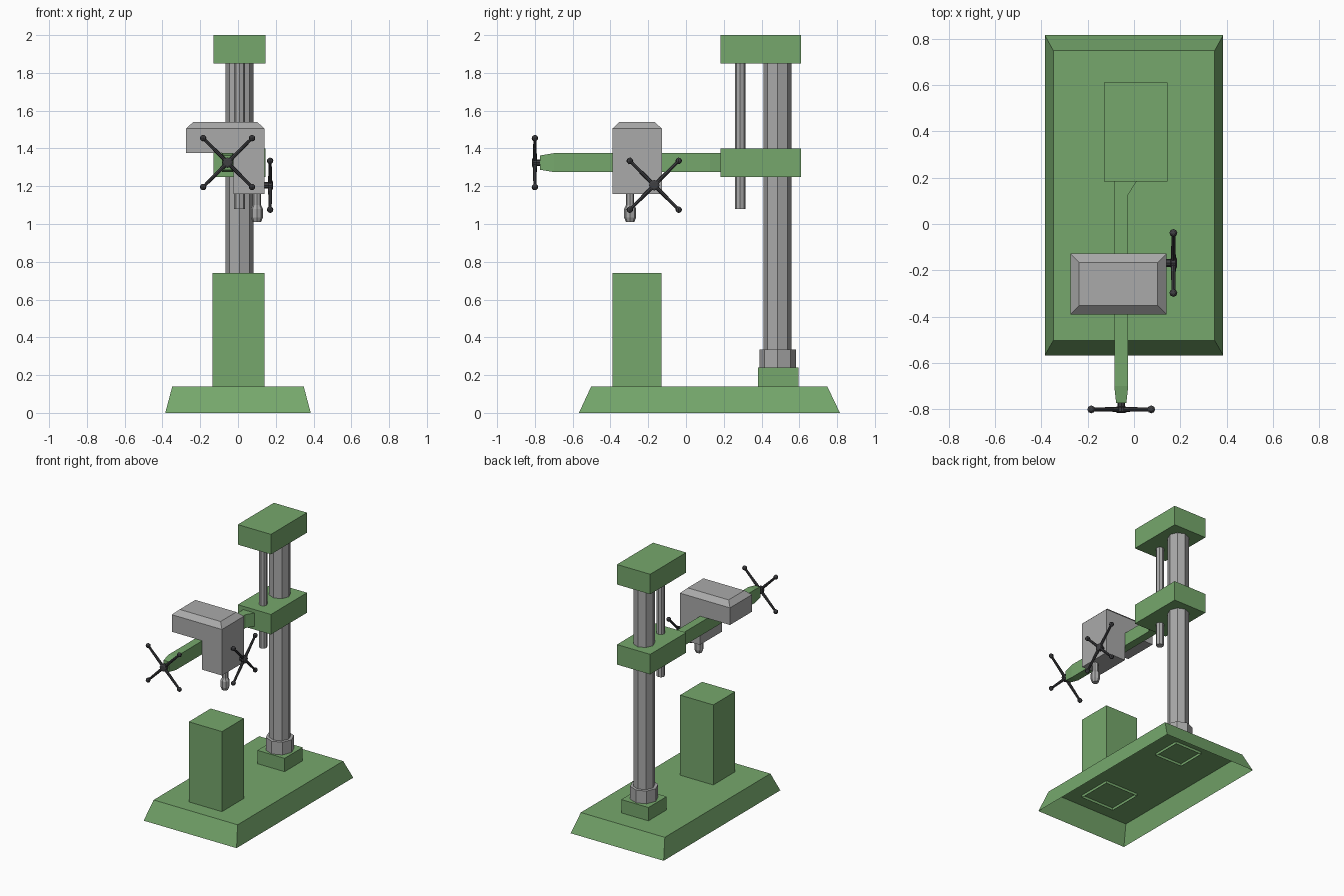
import bpy, bmesh, math
from mathutils import Vector, Matrix

if "Cube" in bpy.data.objects:
    bpy.data.objects.remove(bpy.data.objects["Cube"])


def mat(name, rgb):
    m = bpy.data.materials.new(name)
    m.diffuse_color = (*rgb, 1)
    m.use_nodes = True
    m.node_tree.nodes["Principled BSDF"].inputs["Base Color"].default_value = m.diffuse_color
    return m


GREEN = mat("machine green", (0.18, 0.39, 0.15))
GREY = mat("bare steel grey", (0.40, 0.40, 0.40))
DARK = mat("dark handle grey", (0.05, 0.05, 0.055))


def finish(bm, name, m):
    bmesh.ops.recalc_face_normals(bm, faces=bm.faces)
    me = bpy.data.meshes.new(name)
    bm.to_mesh(me)
    bm.free()
    me.materials.append(m)
    ob = bpy.data.objects.new(name, me)
    bpy.context.collection.objects.link(ob)
    return ob


def loft(bm, rings, caps=(True, True)):
    """Skin a list of equal-length point rings, optionally capped."""
    vs = [[bm.verts.new(p) for p in r] for r in rings]
    n = len(vs[0])
    for a, b in zip(vs, vs[1:]):
        for i in range(n):
            j = (i + 1) % n
            bm.faces.new((a[i], a[j], b[j], b[i]))
    if caps[0]:
        bm.faces.new(vs[0][::-1])
    if caps[1]:
        bm.faces.new(vs[-1])


def rect(x0, x1, y0, y1, z):
    return [(x0, y0, z), (x1, y0, z), (x1, y1, z), (x0, y1, z)]


def box(name, x, y, z, m, bottom=True):
    bm = bmesh.new()
    loft(bm, [rect(*x, *y, z[0]), rect(*x, *y, z[1])], (bottom, True))
    return finish(bm, name, m)


def turned(bm, origin, axis, profile, n=8):
    """Turned part: profile of (radius, distance along axis)."""
    rot = Vector((0, 0, 1)).rotation_difference(Vector(axis)).to_matrix()
    o = Vector(origin)
    rings = []
    for r, h in profile:
        rings.append([o + rot @ Vector((r * math.cos(2 * math.pi * i / n),
                                        r * math.sin(2 * math.pi * i / n), h))
                      for i in range(n)])
    loft(bm, rings)


def turned_part(name, origin, profile, m):
    bm = bmesh.new()
    turned(bm, origin, (0, 0, 1), profile)
    return finish(bm, name, m)


# Base: hollow tray, open underneath
bm = bmesh.new()
loft(bm, [rect(-.385, .385, -.567, .815, 0), rect(-.348, .348, -.502, .748, .14)], (False, True))
finish(bm, "base", GREEN)

# Work pedestal and column foot, open boxes that poke slightly through the base
box("work_pedestal", (-.135, .14), (-.39, -.13), (.12, .74), GREEN, bottom=False)
box("column_foot", (-.105, .12), (.38, .595), (.12, .24), GREEN, bottom=False)

# Column, collar and lifting screw
CX, CY = .008, .485
turned_part("column_collar", (CX, CY, 0), [(.097, .24), (.097, .335)], GREY)
turned_part("column", (CX, CY, 0), [(.074, .24), (.074, 1.86)], GREY)
turned_part("lifting_screw", (CX, .287, 0), [(.028, 1.08), (.028, 1.86)], GREY)

# Top cap and sliding arm clamp
for name, z in (("column_cap", (1.85, 2.0)), ("arm_clamp", (1.25, 1.40))):
    box(name, (-.13, .145), (.183, .61), z, GREEN)

# Radial arm: flared at the clamp, tapered at the tip
bm = bmesh.new()
sections = [(.19, -.085, .015, 1.275, 1.375), (.127, -.085, -.025, 1.275, 1.375),
            (-.70, -.085, -.025, 1.275, 1.375), (-.772, -.077, -.033, 1.287, 1.363)]
loft(bm, [[(a, y, c), (b, y, c), (b, y, d), (a, y, d)] for y, a, b, c, d in sections])
finish(bm, "radial_arm", GREEN)

# Drill head: L-shaped body with a chamfered lid
Y0, Y1 = -.39, -.128
bm = bmesh.new()
outline = [(-.275, 1.377), (-.025, 1.377), (-.025, 1.16), (.14, 1.16), (.14, 1.505), (-.275, 1.505)]
loft(bm, [[(x, y, z) for x, z in outline] for y in (Y0, Y1)])
bm.normal_update()
lid = max(bm.faces, key=lambda f: f.calc_center_median().z)
lid = bmesh.ops.extrude_discrete_faces(bm, faces=[lid])["faces"][0]
low = rect(-.275, .14, Y0, Y1, 1.505)
bmesh.ops.delete(bm, geom=[lid], context='FACES')
loft(bm, [low, rect(-.237, .102, Y0 + .038, Y1 - .038, 1.54)], (False, True))
bmesh.ops.remove_doubles(bm, verts=bm.verts, dist=1e-4)
finish(bm, "drill_head", GREY)

# Spindle and chuck
turned_part("spindle_chuck", (.1, -.296, 0),
            [(.022, 1.01), (.032, 1.035), (.032, 1.08), (.022, 1.10), (.022, 1.17)], GREY)


# Four-spoke hand wheels with ball ends
def hand_wheel(name, mount, axis, gap, tip):
    bm = bmesh.new()
    axis, mount = Vector(axis), Vector(mount)
    turned(bm, mount, axis, [(.017, -.01), (.017, gap - .012), (.028, gap - .010),
                             (.028, gap + .010), (.018, tip)])
    hub = mount + axis * gap
    side = axis.cross(Vector((0, 0, 1)))
    for sx in (-1, 1):
        for sz in (-1, 1):
            d = (side * sx + Vector((0, 0, sz))).normalized()
            turned(bm, hub, d, [(.011, 0), (.008, .18)])
            bmesh.ops.create_uvsphere(bm, u_segments=8, v_segments=6, radius=.017,
                                      matrix=Matrix.Translation(hub + d * .183))
    finish(bm, name, DARK)


hand_wheel("arm_hand_wheel", (-.055, -.772, 1.325), (0, -1, 0), .028, .043)
hand_wheel("feed_hand_wheel", (.14, -.168, 1.205), (1, 0, 0), .030, .045)
